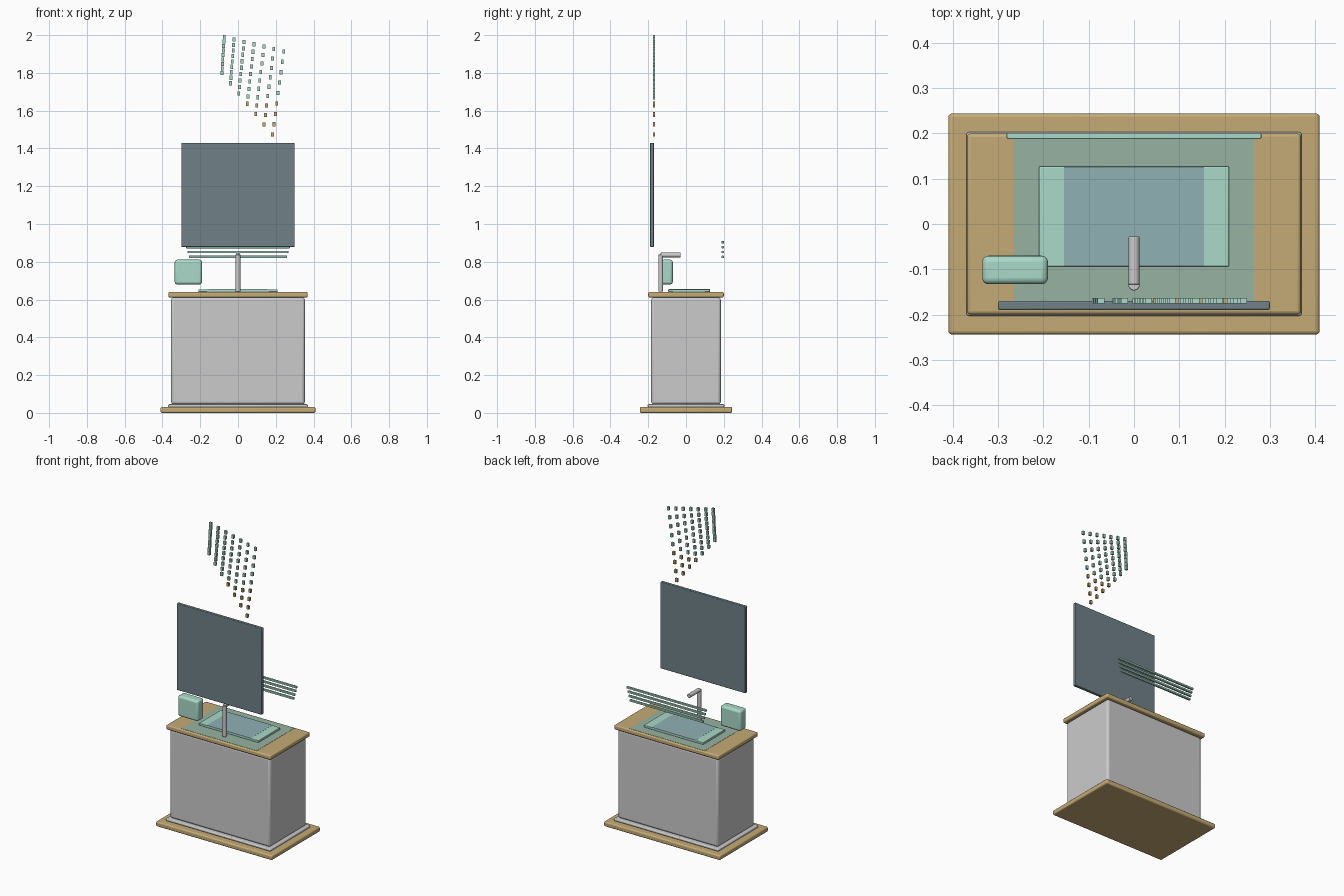
import bpy, math

if "Cube" in bpy.data.objects:
    bpy.data.objects.remove(bpy.data.objects["Cube"])


def material(name, rgb):
    m = bpy.data.materials.new(name)
    m.diffuse_color = (*rgb, 1)
    m.use_nodes = True
    m.node_tree.nodes["Principled BSDF"].inputs["Base Color"].default_value = m.diffuse_color
    return m


WOOD = material("wood", (0.56, 0.41, 0.18))
GLASS = material("pale_green", (0.40, 0.70, 0.58))
WATER = material("sage_inlay", (0.31, 0.45, 0.36))
SLATE = material("slate", (0.16, 0.22, 0.25))


def finish(ob, name, mat=None, bevel=0.0, segments=3):
    ob.name = name
    if mat:
        ob.data.materials.append(mat)
    if bevel:
        b = ob.modifiers.new("rounded_edges", 'BEVEL')
        b.width, b.segments = bevel, segments
    bpy.ops.object.shade_smooth_by_angle(angle=math.radians(35))
    return ob


def box(name, x, y, z, mat=None, bevel=0.0, segments=3):
    """Box from (min, max) pairs on each axis."""
    spans = (x, y, z)
    bpy.ops.mesh.primitive_cube_add(size=1, location=[(a + b) / 2 for a, b in spans])
    ob = bpy.context.object
    ob.scale = [b - a for a, b in spans]
    bpy.ops.object.transform_apply(location=False, rotation=False, scale=True)
    return finish(ob, name, mat, bevel, segments)


def rod(name, loc, radius, length, rot=(0, 0, 0)):
    bpy.ops.mesh.primitive_cylinder_add(vertices=24, radius=radius, depth=length,
                                        location=loc, rotation=rot)
    return finish(bpy.context.object, name, None, 0.002, 2)


# Plinth and cabinet
box("plinth", (-.41, .41), (-.244, .244), (0, .031), WOOD, .008)
box("plinth_step", (-.37, .37), (-.203, .203), (.03, .046), None, .006)
box("cabinet_body", (-.354, .354), (-.184, .184), (.045, .612), None, .014)

# Countertop with pale centre and raised basin slab
box("countertop", (-.369, .369), (-.2, .2), (.611, .64), WOOD, .008)
box("countertop_inlay", (-.265, .265), (-.19, .19), (.63, .6412), WATER)
box("basin_slab", (-.21, .21), (-.094, .127), (.64, .654), GLASS, .003)
box("basin_centre", (-.155, .155), (-.093, .126), (.65, .6546),
    material("basin_blue", (0.28, 0.44, 0.46)))

# Tap
rod("tap_post", (0, -.134, .74), .0128, .195)
rod("tap_spout", (0, -.081, .836), .0125, .106, (math.pi / 2, 0, 0))

# Soap box
box("soap_box", (-.335, -.19), (-.133, -.07), (.68, .811), GLASS, .014, 4)

# Mirror
box("mirror", (-.3, .3), (-.19, -.17), (.878, 1.43), SLATE, .004)

# Towel rack bars along the back, widening upward
for i in range(4):
    w = .26 + i * .007
    z = .826 + i * .0257
    box(f"towel_bar_{i + 1}", (-w, w), (.188, .201), (z - .006, z + .006), GLASS, .002, 2)

# Fan of small tiles above the mirror: columns spread apart, lower tiles are wooden
COLS, ROWS = 7, 9
for i in range(COLS):
    for j in range(ROWS):
        t = j / (ROWS - 1)
        x = (-.073 + i * .0525) * (1 - t) + (-.085 + i * .0447) * t
        z = (1.989 - i * .0125) * (1 - t) + (1.80 - i * .0545) * t
        box(f"tile_{i + 1}_{j + 1}", (x - .0075, x + .0075), (-.176, -.163),
            (z - .011, z + .011), WOOD if z < 1.67 else GLASS)
